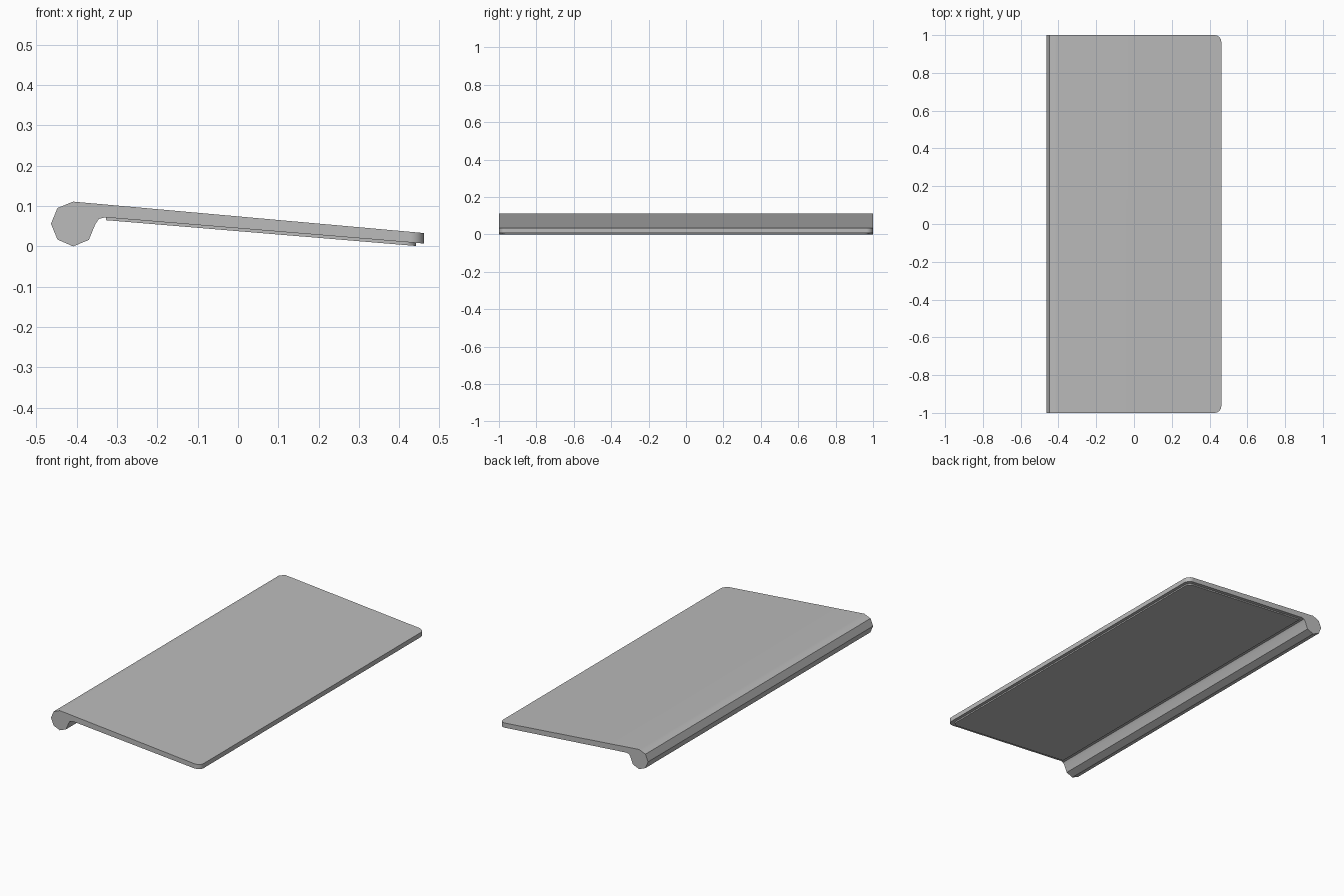
import bpy
import bmesh

cube = bpy.data.objects.get("Cube")
if cube:
    bpy.data.objects.remove(cube, do_unlink=True)

grey = bpy.data.materials.new("plain grey")
grey.use_nodes = True
colour = (0.5, 0.5, 0.5, 1)
grey.diffuse_color = colour
grey.node_tree.nodes["Principled BSDF"].inputs["Base Color"].default_value = colour


def extruded_part(name, profile, half_width, radius):
    """Extrude an x-z profile along y and round its corners at the +x end."""
    bm = bmesh.new()
    face = bm.faces.new([bm.verts.new((x, -half_width, z)) for x, z in profile])
    geom = bmesh.ops.extrude_face_region(bm, geom=[face])["geom"]
    moved = [v for v in geom if isinstance(v, bmesh.types.BMVert)]
    bmesh.ops.translate(bm, verts=moved, vec=(0, 2 * half_width, 0))
    x_end = max(x for x, z in profile) - 0.005
    corners = [e for e in bm.edges
               if all(v.co.x > x_end for v in e.verts)
               and abs(e.verts[0].co.y - e.verts[1].co.y) < 0.001]
    bmesh.ops.bevel(bm, geom=corners, offset=radius, offset_type='OFFSET',
                    segments=4, profile=0.5, affect='EDGES')
    bmesh.ops.recalc_face_normals(bm, faces=bm.faces)
    mesh = bpy.data.meshes.new(name)
    bm.to_mesh(mesh)
    bm.free()
    mesh.materials.append(grey)
    obj = bpy.data.objects.new(name, mesh)
    bpy.context.collection.objects.link(obj)
    bpy.ops.object.select_all(action='DESELECT')
    obj.select_set(True)
    bpy.context.view_layer.objects.active = obj
    bpy.ops.object.shade_smooth_by_angle(angle=0.52)
    # Keep the large faces looking flat
    weighted = obj.modifiers.new("flat faces", 'WEIGHTED_NORMAL')
    weighted.keep_sharp = True
    return obj


# Sloping plate with a faceted roll along its raised edge
extruded_part("sloping_plate", [
    (-0.409, 0.111), (0.462, 0.033), (0.462, 0.007),
    (-0.330, 0.072), (-0.345, 0.068), (-0.354, 0.055),
    (-0.370, 0.016), (-0.409, 0.0), (-0.448, 0.017),
    (-0.464, 0.056), (-0.448, 0.095)], 1.0, 0.035)

# Thin pad under the plate, set in from its edges
extruded_part("underside_pad", [
    (-0.328, 0.073), (0.442, 0.010), (0.442, 0.001), (-0.328, 0.065)], 0.98, 0.03)
